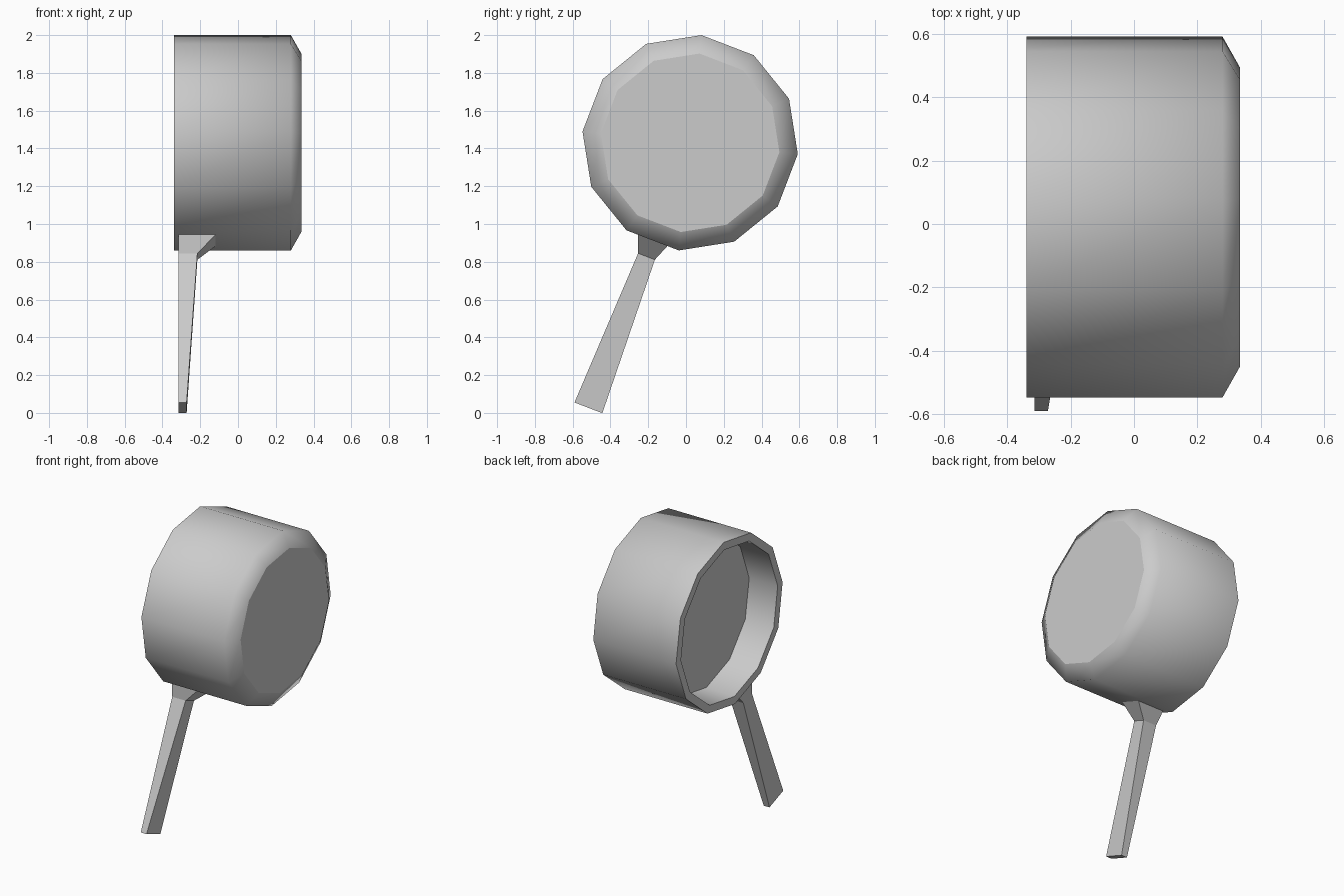
import bpy, bmesh, math
from mathutils import Vector

cube = bpy.data.objects.get("Cube")
if cube:
    bpy.data.objects.remove(cube, do_unlink=True)

SIDES = 12
CENTRE = Vector((0, 0.022, 1.43))
START = math.radians(84)

metal = bpy.data.materials.new("grey metal")
grey = (0.6, 0.6, 0.6, 1)
metal.diffuse_color = grey
metal.use_nodes = True
metal.node_tree.nodes["Principled BSDF"].inputs["Base Color"].default_value = grey


def finish(name, bm):
    bmesh.ops.recalc_face_normals(bm, faces=bm.faces)
    mesh = bpy.data.meshes.new(name)
    bm.to_mesh(mesh)
    bm.free()
    mesh.materials.append(metal)
    obj = bpy.data.objects.new(name, mesh)
    bpy.context.collection.objects.link(obj)
    return obj


def loft(bm, rings, smooth_bands):
    """Bridge rings of vertices, cap both ends, smooth the chosen bands."""
    loops = [[bm.verts.new(p) for p in ring] for ring in rings]
    for band, (a, b) in enumerate(zip(loops, loops[1:])):
        for i in range(len(a)):
            j = (i + 1) % len(a)
            face = bm.faces.new((a[i], a[j], b[j], b[i]))
            face.smooth = band in smooth_bands
    bm.faces.new(loops[0])
    bm.faces.new(loops[-1])
    for edge in bm.edges:
        edge.smooth = all(f.smooth for f in edge.link_faces)


def circle(x, radius):
    angles = [START + math.tau * i / SIDES for i in range(SIDES)]
    return [CENTRE + Vector((x, radius * math.cos(a), radius * math.sin(a)))
            for a in angles]


# Pan body: flat base, bevelled corner, wall, flat rim, inner wall, floor
profile = [(0.335, 0.475), (0.28, 0.573), (-0.34, 0.573),
           (-0.34, 0.52), (-0.13, 0.515)]
bm = bmesh.new()
loft(bm, [circle(x, r) for x, r in profile], {0, 1, 3})
finish("pan_body", bm)

# Handle: flared root and a tapering grip, pointing radially out of one wall facet
out_angle = math.radians(249)
outward = Vector((0, math.cos(out_angle), math.sin(out_angle)))
across = Vector((0, -outward.z, outward.y))


def section(distance, width, x_back, x_front):
    mid = CENTRE + outward * distance
    corners = [(x_back, -1), (x_front, -1), (x_front, 1), (x_back, 1)]
    return [mid + across * (side * width / 2) + Vector((x, 0, 0))
            for x, side in corners]


bm = bmesh.new()
loft(bm, [section(0.55, 0.17, -0.315, -0.115),
          section(0.645, 0.095, -0.315, -0.215),
          section(1.503, 0.158, -0.315, -0.272)], set())
finish("handle", bm)
